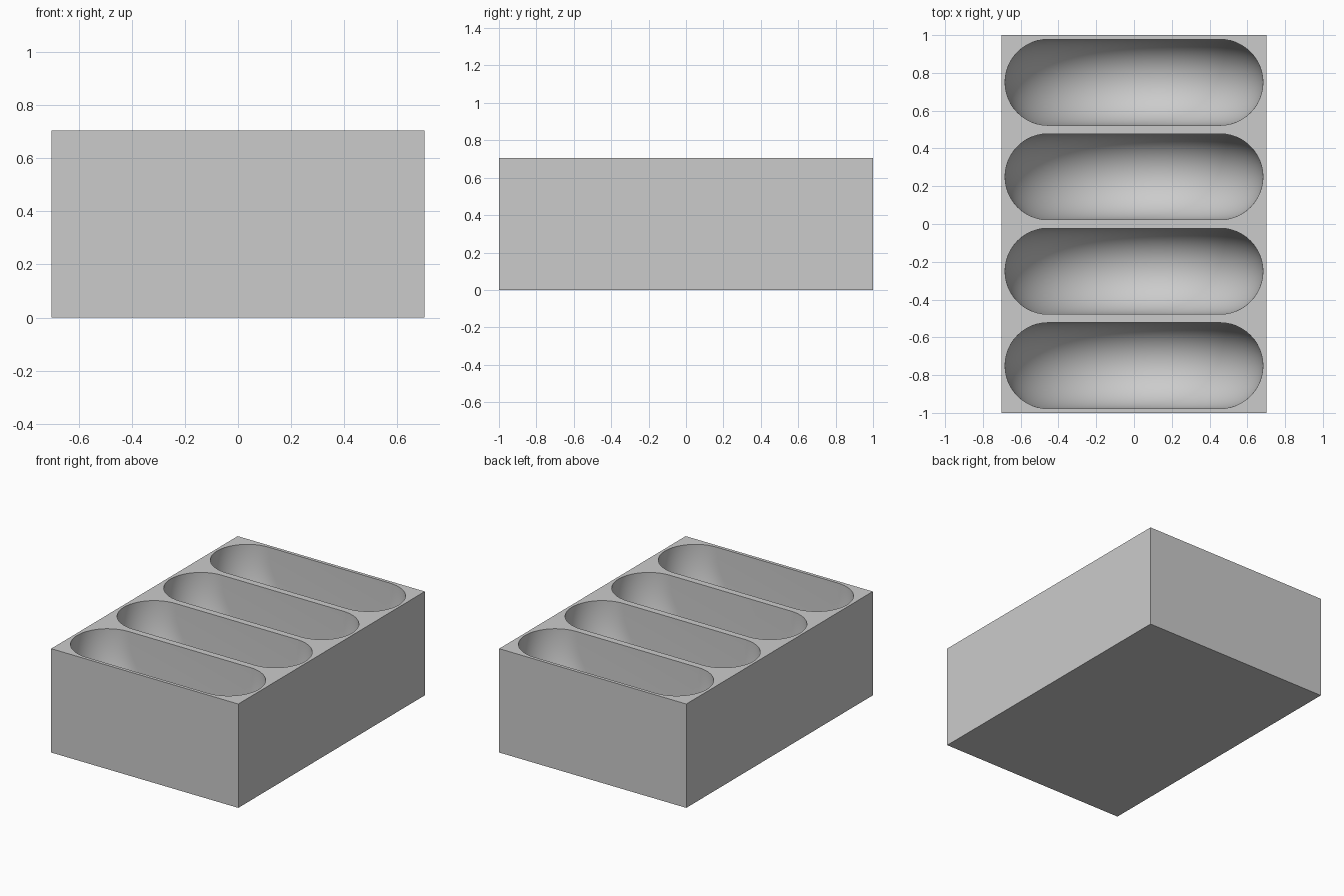
import bpy, bmesh, math
from mathutils import Matrix, Vector

if "Cube" in bpy.data.objects:
    bpy.data.objects.remove(bpy.data.objects["Cube"])

HALF_X, HALF_Y, HEIGHT = 0.7025, 1.0, 0.705
DISC_R, ROUND_R = 0.683, 0.2275      # slot radius and rounded-rim radius
CENTRES = (-0.75, -0.25, 0.25, 0.75)

grey = bpy.data.materials.new("light grey")
grey.diffuse_color = (0.6, 0.6, 0.6, 1)
grey.use_nodes = True
grey.node_tree.nodes["Principled BSDF"].inputs["Base Color"].default_value = grey.diffuse_color


def make_object(name, bm):
    bmesh.ops.recalc_face_normals(bm, faces=bm.faces)
    mesh = bpy.data.meshes.new(name)
    bm.to_mesh(mesh)
    bm.free()
    mesh.materials.append(grey)
    obj = bpy.data.objects.new(name, mesh)
    bpy.context.collection.objects.link(obj)
    return obj


def slot_cutter(y, segments=128, steps=24):
    """Thick upright disc with a fully rounded rim, centred on the top face."""
    bm = bmesh.new()
    rings = []
    for i in range(steps + 1):
        t = math.pi * (i / steps - 0.5)
        r = DISC_R - ROUND_R + ROUND_R * math.cos(t)
        dy = ROUND_R * math.sin(t)
        ring = []
        for k in range(segments):
            a = math.tau * (k + 0.5) / segments
            ring.append(bm.verts.new((r * math.cos(a), y + dy, HEIGHT + r * math.sin(a))))
        rings.append(ring)
    for lo, hi in zip(rings, rings[1:]):
        for k in range(segments):
            n = (k + 1) % segments
            bm.faces.new((lo[k], lo[n], hi[n], hi[k]))
    bm.faces.new(rings[0])
    bm.faces.new(rings[-1])
    return make_object("slot_cutter", bm)


# Solid block
bm = bmesh.new()
bmesh.ops.create_cube(bm, size=1, matrix=Matrix.Translation((0, 0, HEIGHT / 2))
                      @ Matrix.Diagonal(Vector((2 * HALF_X, 2 * HALF_Y, HEIGHT, 1))))
block = make_object("slotted_tray", bm)
bpy.context.view_layer.objects.active = block
block.select_set(True)

# Four half-disc slots sunk into the top
for y in CENTRES:
    cutter = slot_cutter(y)
    cutter.hide_render = True
    mod = block.modifiers.new("slot", 'BOOLEAN')
    mod.operation = 'DIFFERENCE'
    mod.solver = 'EXACT'
    mod.object = cutter
    bpy.ops.object.modifier_apply(modifier=mod.name)
    bpy.data.objects.remove(cutter, do_unlink=True)

bpy.ops.object.shade_smooth_by_angle(angle=math.radians(30))
